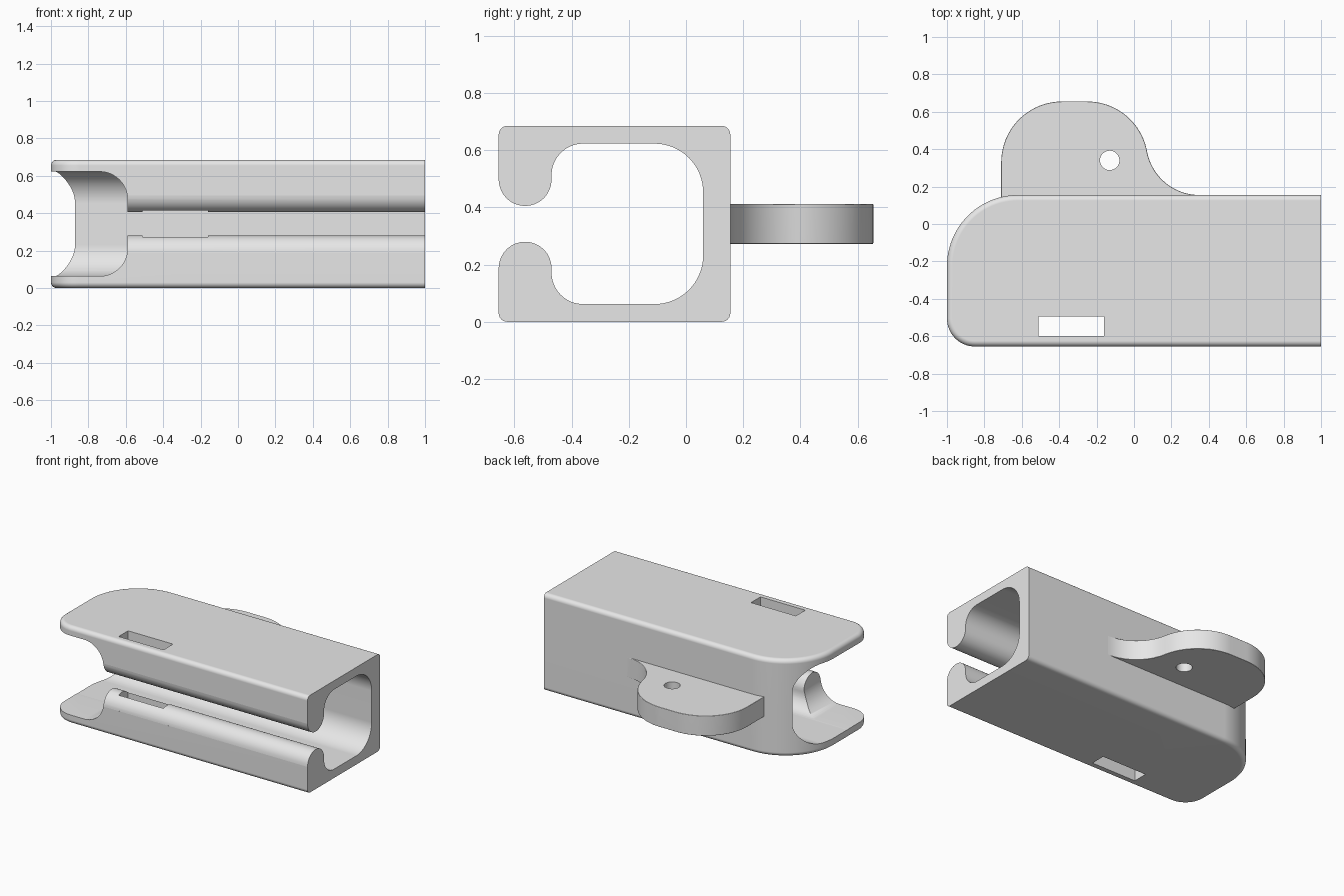
import bpy, bmesh
from math import sin, cos, pi, radians

cube = bpy.data.objects.get("Cube")
if cube:
    bpy.data.objects.remove(cube, do_unlink=True)

grey = bpy.data.materials.new("light grey plastic")
grey.use_nodes = True
grey.diffuse_color = (0.8, 0.8, 0.8, 1)
grey.node_tree.nodes["Principled BSDF"].inputs["Base Color"].default_value = (0.8, 0.8, 0.8, 1)

HEIGHT, BACK, FRONT = 0.685, 0.155, -0.655
MID = HEIGHT / 2


def arc(cx, cy, r, a, b, n=16):
    angles = [radians(a + (b - a) * i / n) for i in range(n + 1)]
    return [(cx + r * cos(t), cy + r * sin(t)) for t in angles]


def loft(name, rings):
    """Close a stack of matching point rings into a solid."""
    bm = bmesh.new()
    rows = [[bm.verts.new(p) for p in ring] for ring in rings]
    for low, high in zip(rows, rows[1:]):
        for i in range(len(low)):
            j = (i + 1) % len(low)
            bm.faces.new((low[i], low[j], high[j], high[i]))
    bm.faces.new(rows[0][::-1])
    bm.faces.new(rows[-1])
    bmesh.ops.recalc_face_normals(bm, faces=bm.faces)
    mesh = bpy.data.meshes.new(name)
    bm.to_mesh(mesh)
    bm.free()
    mesh.materials.append(grey)
    obj = bpy.data.objects.new(name, mesh)
    bpy.context.collection.objects.link(obj)
    return obj


def prism(name, points, axis, low, high):
    place = {"x": lambda a, b, t: (t, a, b),
             "y": lambda a, b, t: (a, t, b),
             "z": lambda a, b, t: (a, b, t)}[axis]
    return loft(name, [[place(a, b, t) for a, b in points] for t in (low, high)])


def apply(obj, kind, **settings):
    mod = obj.modifiers.new(kind.title(), kind)
    for key, value in settings.items():
        setattr(mod, key, value)
    bpy.ops.object.select_all(action="DESELECT")
    bpy.context.view_layer.objects.active = obj
    obj.select_set(True)
    bpy.ops.object.modifier_apply(modifier=mod.name)


def cut(obj, cutter):
    cutter.hide_render = True
    apply(obj, "BOOLEAN", operation="DIFFERENCE", solver="EXACT", object=cutter)
    bpy.data.objects.remove(cutter, do_unlink=True)


def finish(obj):
    bpy.ops.object.select_all(action="DESELECT")
    bpy.context.view_layer.objects.active = obj
    obj.select_set(True)
    bpy.ops.object.shade_smooth_by_angle(angle=radians(30))
    apply(obj, "WEIGHTED_NORMAL", keep_sharp=True)


# Sleeve body: rounded plan with softened top and bottom rims
def plan(inset):
    return ([(1, FRONT + inset), (1, BACK - inset)]
            + arc(-0.62, BACK - 0.38, 0.38 - inset, 90, 180, 24)
            + arc(-0.85, FRONT + 0.15, 0.15 - inset, 180, 270))


soft = 0.03
levels = []
for i in range(7):
    t = i / 6 * pi / 2
    levels.append((soft * (1 - sin(t)), soft * (1 - cos(t))))
levels += [(d, HEIGHT - z) for d, z in reversed(levels)]
body = loft("sleeve_body", [[(x, y, z) for x, y in plan(d)] for d, z in levels])

# Cavity with rounded lips and an open front mouth
lower = ([(-0.8, 0.19)] + arc(-0.5625, 0.1875, 0.0925, 178, 0)
         + arc(-0.36, 0.172, 0.11, 180, 270)
         + arc(-0.11, 0.232, 0.17, 270, 360))
profile = lower + [(y, HEIGHT - z) for y, z in reversed(lower)]
cut(body, prism("cavity_cutter", profile, "x", -1.2, 1.2))

# Lips cut away at the rounded end
low_edge = [(-1.2, 0.063)] + arc(-0.74, 0.213, 0.15, 270, 360)
profile = low_edge + [(x, HEIGHT - z) for x, z in reversed(low_edge)]
cut(body, prism("lip_end_cutter", profile, "y", -0.9, -0.25))

# Strap slot through both lips
slot = [(-0.51, -0.6), (-0.16, -0.6), (-0.16, -0.495), (-0.51, -0.495)]
cut(body, prism("slot_cutter", slot, "z", -0.2, 0.9))
finish(body)

# Mounting flange on the back, blended into the wall on one side
outline = ([(-0.71, 0.11)] + arc(-0.385, 0.33, 0.325, 180, 90, 20)
           + arc(-0.25, 0.33, 0.325, 90, 10.4, 20)
           + arc(0.35, 0.44, 0.285, 190.4, 270, 20) + [(0.35, 0.11)])
flange = prism("mounting_flange", outline, "z", MID - 0.07, MID + 0.07)
apply(flange, "BEVEL", width=0.012, segments=3, limit_method="ANGLE", angle_limit=radians(60))
cut(flange, prism("hole_cutter", arc(-0.13, 0.34, 0.052, 0, 348.75, 31), "z", 0, HEIGHT))
finish(flange)
